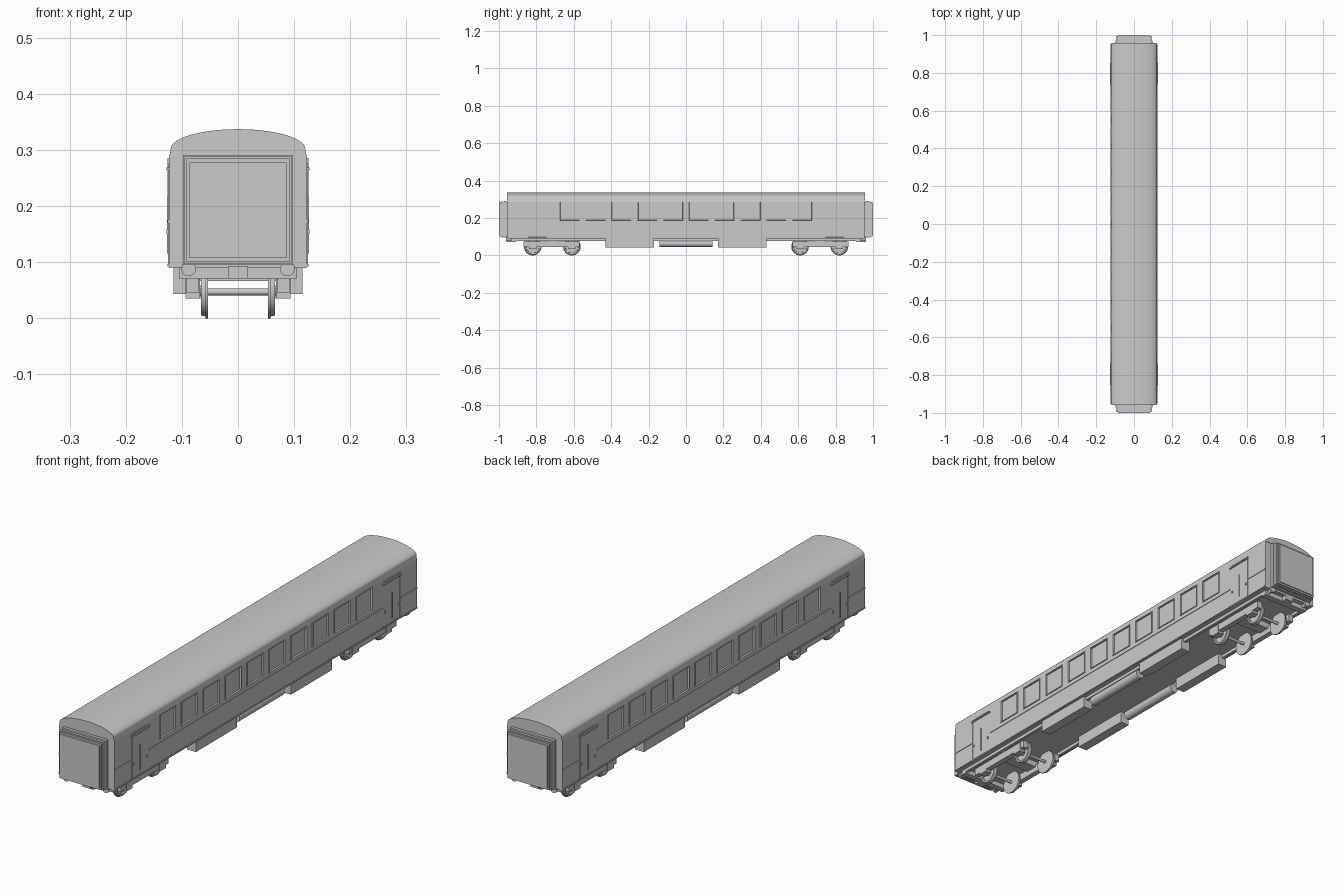
import bpy, bmesh, math
from mathutils import Matrix, Vector

cube = bpy.data.objects.get("Cube")
if cube:
    bpy.data.objects.remove(cube)

grey = bpy.data.materials.new("plain grey")
grey.use_nodes = True
GREY = (0.6, 0.6, 0.6, 1)
grey.diffuse_color = GREY
grey.node_tree.nodes["Principled BSDF"].inputs["Base Color"].default_value = GREY


def finish(name, bm, smooth=False):
    bmesh.ops.recalc_face_normals(bm, faces=bm.faces)
    mesh = bpy.data.meshes.new(name)
    bm.to_mesh(mesh)
    bm.free()
    mesh.materials.append(grey)
    ob = bpy.data.objects.new(name, mesh)
    bpy.context.collection.objects.link(ob)
    if smooth:
        bpy.context.view_layer.objects.active = ob
        ob.select_set(True)
        bpy.ops.object.shade_smooth_by_angle(angle=math.radians(35))
        ob.select_set(False)
    return ob


def add_box(bm, x0, x1, y0, y1, z0, z1):
    size = Matrix.Diagonal((x1 - x0, y1 - y0, z1 - z0, 1))
    centre = Vector((x0 + x1, y0 + y1, z0 + z1)) / 2
    bmesh.ops.create_cube(bm, size=1, matrix=Matrix.Translation(centre) @ size)


def add_rod(bm, centre, radius, length, axis, sides=24, radius2=None):
    turn = {"X": Matrix.Rotation(math.pi / 2, 4, "Y"),
            "Y": Matrix.Rotation(math.pi / 2, 4, "X"), "Z": Matrix()}[axis]
    bmesh.ops.create_cone(bm, cap_ends=True, segments=sides, radius1=radius,
                          radius2=radius if radius2 is None else radius2,
                          depth=length, matrix=Matrix.Translation(centre) @ turn)


def mirror(name, bm, x=True, y=True, smooth=False):
    ob = finish(name, bm, smooth)
    mod = ob.modifiers.new("mirror", "MIRROR")
    mod.use_axis = (x, y, False)
    mod.use_mirror_merge = False
    return ob


def extrude_section(name, section, stations):
    """Skin a closed (x, z) section along the y stations, with end caps."""
    bm = bmesh.new()
    rings = [[bm.verts.new((x, y, z)) for x, z in section] for y in stations]
    for a, b in zip(rings, rings[1:]):
        for i in range(len(section)):
            j = (i + 1) % len(section)
            bm.faces.new((a[i], a[j], b[j], b[i]))
    bm.faces.new(rings[0])
    bm.faces.new(rings[-1][::-1])
    bmesh.ops.recalc_face_normals(bm, faces=bm.faces)
    return bm


# Body shell with framed, recessed windows
PITCH, HALF = 0.138, 0.052
centres = [(i - 4.5) * PITCH for i in range(10)]
stations = [-0.955] + [c + s for c in centres for s in (-HALF, HALF)] + [0.955]
right = [(0.122, 0.09), (0.123, 0.1), (0.123, 0.188), (0.123, 0.286), (0.12, 0.3)]
section = right + [(-x, z) for x, z in reversed(right)]
bm = extrude_section("body", section, stations)
windows = []
for f in bm.faces:
    c = f.calc_center_median()
    in_row = abs(f.normal.x) > 0.9 and 0.19 < c.z < 0.28
    if in_row and any(abs(c.y - w) < 0.01 for w in centres):
        windows.append(f)
bmesh.ops.inset_individual(bm, faces=windows, thickness=0.001, depth=0.0025)
bmesh.ops.inset_individual(bm, faces=windows, thickness=0.004, depth=0)
bmesh.ops.inset_individual(bm, faces=windows, thickness=0.0005, depth=-0.007)
finish("body", bm)

# Curved roof
arc = [(0.12 * math.cos(t), 0.302 + 0.035 * math.sin(t))
       for t in [math.pi * k / 28 for k in range(29)]]
roof_section = [(0.12, 0.297)] + arc + [(-0.12, 0.297)]
finish("roof", extrude_section("roof", roof_section, [-0.957, 0.957]), True)

# Belt and sill mouldings, broken at the doors
bm = bmesh.new()
for z0, z1 in ((0.17, 0.175), (0.092, 0.097)):
    add_box(bm, 0.12, 0.1255, 0, 0.738, z0, z1)
    add_box(bm, 0.12, 0.1255, 0.852, 0.954, z0, z1)
mirror("side_mouldings", bm)

# Doors with a raised light, drip strip and grab rail
bm = bmesh.new()
add_box(bm, 0.12, 0.1245, 0.742, 0.848, 0.094, 0.276)
bm.faces.ensure_lookup_table()
outer = [f for f in bm.faces if f.calc_center_median().x > 0.1244]
bmesh.ops.inset_individual(bm, faces=outer, thickness=0.004, depth=0)
bmesh.ops.inset_individual(bm, faces=outer, thickness=0.0005, depth=-0.0012)
add_box(bm, 0.12, 0.1275, 0.738, 0.852, 0.264, 0.269)
add_box(bm, 0.12, 0.1265, 0.793, 0.797, 0.115, 0.215)
for y in (0.752, 0.838):
    add_box(bm, 0.12, 0.127, y - 0.003, y + 0.003, 0.15, 0.158)
mirror("doors", bm)

# End gangways: stepped bellows and face plate
bm = bmesh.new()
for half, y0, y1, z0, z1 in ((0.092, 0.95, 0.975, 0.1, 0.285),
                             (0.098, 0.96, 0.972, 0.095, 0.291),
                             (0.095, 0.977, 0.987, 0.097, 0.288),
                             (0.088, 0.97, 0.995, 0.104, 0.281),
                             (0.092, 0.989, 0.996, 0.1, 0.285),
                             (0.086, 0.99, 1.0, 0.107, 0.278)):
    add_box(bm, -half, half, y0, y1, z0, z1)
mirror("gangways", bm, x=False)

# Buffer beams, coupling blocks and buffers
bm = bmesh.new()
add_box(bm, -0.105, 0.105, 0.91, 0.935, 0.071, 0.094)
add_box(bm, -0.018, 0.018, 0.93, 0.958, 0.071, 0.093)
for x in (-0.088, 0.088):
    add_rod(bm, (x, 0.94, 0.087), 0.008, 0.03, "Y", 16)
    add_rod(bm, (x, 0.958, 0.088), 0.013, 0.008, "Y")
mirror("buffers_and_beams", bm, x=False, smooth=True)

# Sole bars and underfloor equipment
bm = bmesh.new()
add_box(bm, 0.093, 0.105, -0.91, 0.91, 0.077, 0.092)
mirror("sole_bars", bm, y=False)
bm = bmesh.new()
add_box(bm, 0.075, 0.115, 0.17, 0.43, 0.043, 0.094)
mirror("equipment_boxes", bm)
bm = bmesh.new()
add_rod(bm, (0.088, 0, 0.064), 0.019, 0.285, "Y")
mirror("air_tanks", bm, y=False, smooth=True)

# Bogie side frames, axle boxes and bolsters
AXLES = (0.61, 0.82)
bm = bmesh.new()
add_box(bm, 0.07, 0.092, 0.57, 0.87, 0.045, 0.075)
for y in AXLES:
    add_box(bm, 0.068, 0.094, y - 0.02, y + 0.02, 0.035, 0.07)
mirror("bogie_frames", bm)
bm = bmesh.new()
add_box(bm, -0.085, 0.085, 0.69, 0.74, 0.066, 0.092)
mirror("bogie_bolsters", bm, x=False)

# Wheels with inner flange and dished outer face, plus axles
bm = bmesh.new()
for y in AXLES:
    add_rod(bm, (0.0555, y, 0.047), 0.047, 0.004, "X", 32)
    profile = [(0.056, 0.044), (0.066, 0.042), (0.066, 0.035), (0.061, 0.034),
               (0.061, 0.013), (0.067, 0.012), (0.067, 0.0)]
    rim = [bm.verts.new((x, y, 0.047 + r)) for x, r in profile]
    edges = [bm.edges.new(p) for p in zip(rim, rim[1:])]
    bmesh.ops.spin(bm, geom=rim + edges, cent=(0, y, 0.047), axis=(1, 0, 0),
                   angle=2 * math.pi, steps=32)
bmesh.ops.remove_doubles(bm, verts=bm.verts, dist=0.00001)
mirror("wheels", bm, smooth=True)
bm = bmesh.new()
for y in AXLES:
    add_rod(bm, (0, y, 0.047), 0.006, 0.14, "X", 16)
mirror("axles", bm, x=False, smooth=True)
